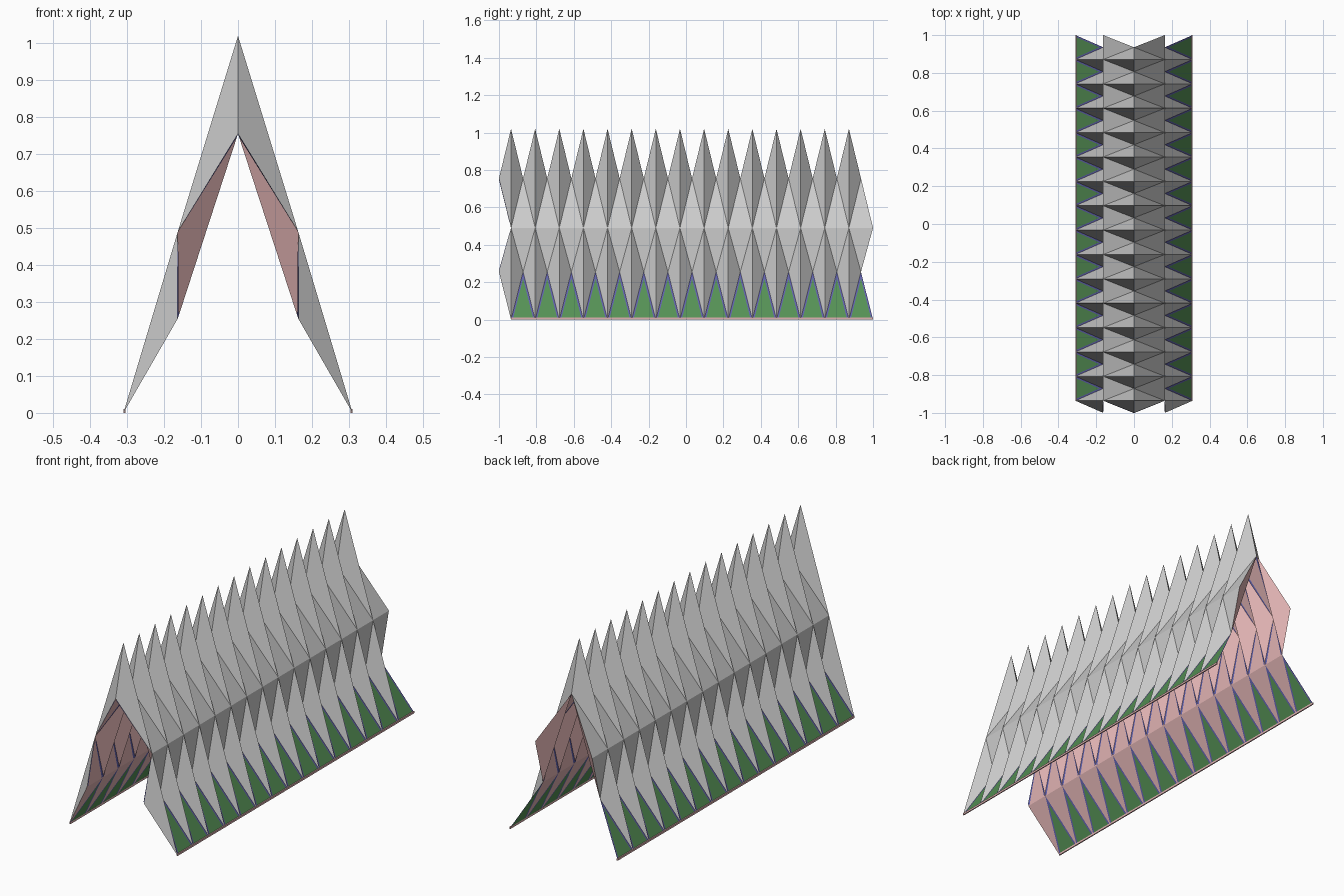
import bpy, bmesh
from mathutils import Vector

if "Cube" in bpy.data.objects:
    bpy.data.objects.remove(bpy.data.objects["Cube"])

N = 15                       # repeating bays
P = 2 / (N + 0.5)            # bay length
W = 0.009                    # glass strip width


def mat(name, rgb):
    m = bpy.data.materials.new(name)
    m.diffuse_color = (*rgb, 1)
    m.use_nodes = True
    m.node_tree.nodes["Principled BSDF"].inputs["Base Color"].default_value = m.diffuse_color
    return m


PINK = mat("inner_pink", (0.75, 0.45, 0.45))
BLUE = mat("blue_glass", (0.12, 0.12, 0.42))
GREEN = mat("green_glass", (0.09, 0.28, 0.09))


# Fold points of bay k on the right-hand side
def low(k): return -1 + k * P
def high(k): return -1 + (k + 0.5) * P
def apex(k): return Vector((0, high(k), 1.02))
def valley(k): return Vector((0, low(k), 0.755))
def mid(k): return Vector((0.163, high(k), 0.49))
def hip(k): return Vector((0.163, low(k), 0.255))
def foot(k): return Vector((0.31, high(k), 0))


def add_face(bm, pts, behind):
    """Add a polygon whose normal points away from 'behind'."""
    n = (pts[1] - pts[0]).cross(pts[2] - pts[0])
    if n.dot(pts[0] - behind) < 0:
        pts = pts[::-1]
    bm.faces.new([bm.verts.new(p) for p in pts])


def finish(bm, name, material=None):
    bmesh.ops.remove_doubles(bm, verts=bm.verts, dist=1e-5)
    me = bpy.data.meshes.new(name)
    bm.to_mesh(me)
    bm.free()
    ob = bpy.data.objects.new(name, me)
    bpy.context.collection.objects.link(ob)
    if material:
        me.materials.append(material)
    m = ob.modifiers.new("mirror", 'MIRROR')
    m.use_mirror_merge = False
    return ob


outer, inner = bmesh.new(), bmesh.new()
strips, frames, glass = bmesh.new(), bmesh.new(), bmesh.new()

for k in range(N):
    a, v0, v1 = apex(k), valley(k), valley(k + 1)
    m0, m1 = mid(k), mid(k + 1)
    h0, h1 = hip(k), hip(k + 1)
    f0, f1 = foot(k), foot(k + 1)

    # Tetrahedra: grey weather faces outside, pink faces inside
    tetras = [
        ([(a, v0, m0), (a, m0, v1)], [(v0, v1, m0)], (a, v0, v1, m0)),
        ([(v1, m0, m1), (m0, m1, h1)], [(v1, h1, m0), (v1, h1, m1)], (v1, h1, m0, m1)),
        ([(h0, m0, f0), (m0, h1, f0)], [(h0, h1, m0), (h0, h1, f0)], (h0, h1, m0, f0)),
    ]
    for out_faces, in_faces, corners in tetras:
        centre = sum(corners, Vector()) / 4
        for f in out_faces:
            add_face(outer, f, centre)
        for f in in_faces:
            add_face(inner, f, centre)

    # Blue strips between tetrahedra, lining the inner recess
    ring = [v0, v1, h1, h0]
    heart = (sum(ring, Vector()) + m0) / 5
    for i, c in enumerate(ring):
        d1 = (ring[i - 1] - c).normalized() * W
        d2 = (ring[(i + 1) % 4] - c).normalized() * W
        e = m0.lerp(c, 0.12)
        add_face(strips, [c + d1, c + d2, e + d2 * 0.4, e + d1 * 0.4], c * 2 - heart)

    # Green windows at the foot, with blue side frames
    inside = Vector((0, h1.y, 0))
    g0, g1 = f0 + Vector((0, W, 0)), f1 - Vector((0, W, 0))
    g2 = h1.lerp((f0 + f1) / 2, W * 2 / P)
    add_face(glass, [g0, g1, g2], inside)
    add_face(frames, [f0, g0, g2, h1], inside)
    add_face(frames, [f1, g1, g2, h1], inside)

finish(outer, "outer_panels")
finish(inner, "inner_panels", PINK)
finish(strips, "glass_strips", BLUE)
finish(frames, "window_frames", BLUE)
finish(glass, "windows", GREEN)

# Thin sill along each foot
sill = bmesh.new()
bmesh.ops.create_cube(sill, size=1)
bmesh.ops.scale(sill, vec=(0.006, N * P, 0.01), verts=sill.verts)
bmesh.ops.translate(sill, vec=(0.307, (foot(0).y + foot(N).y) / 2, 0.005), verts=sill.verts)
finish(sill, "sill", PINK)
